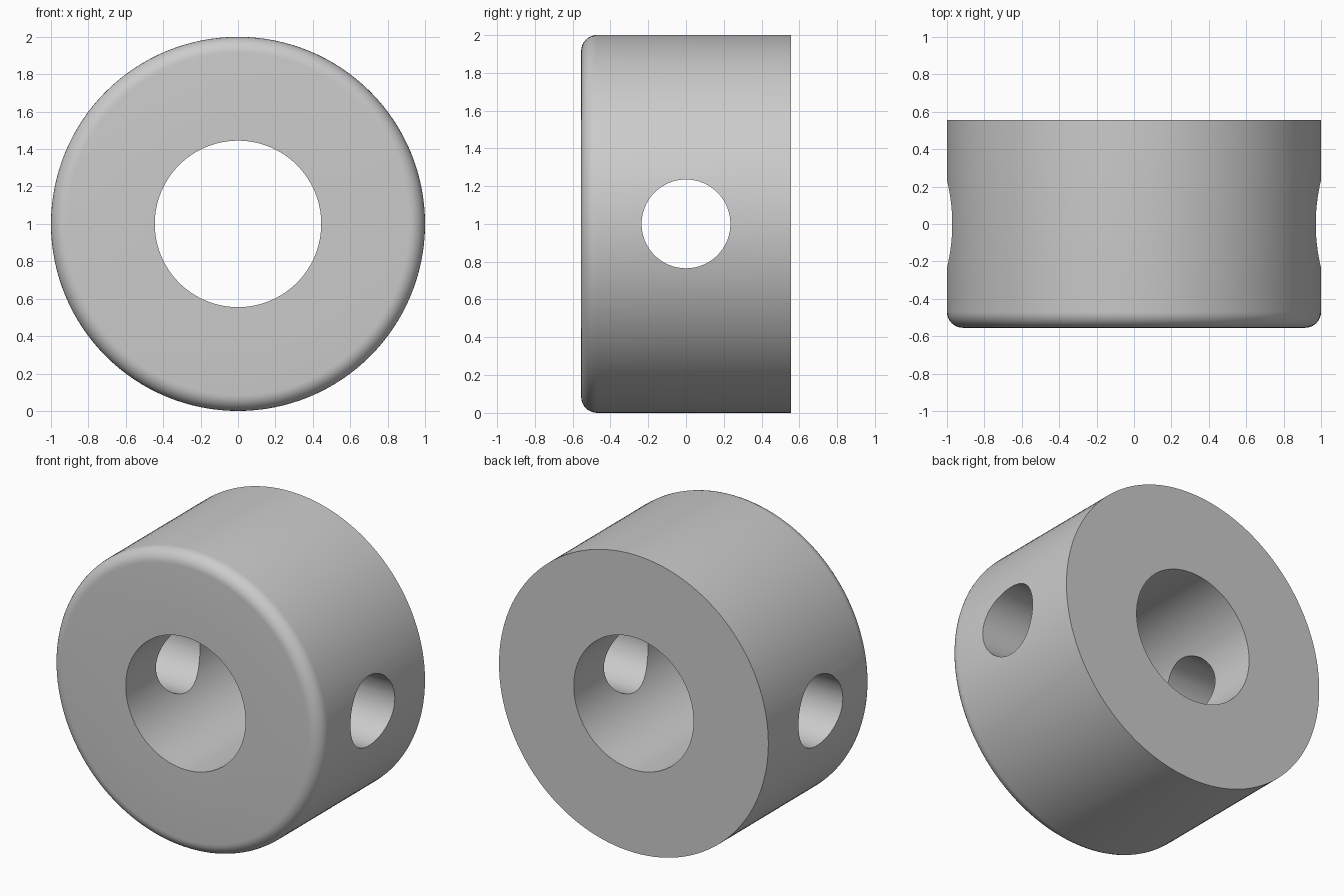
import bpy, bmesh
from math import sin, cos, pi, radians

if "Cube" in bpy.data.objects:
    bpy.data.objects.remove(bpy.data.objects["Cube"])

R, BORE, HALF, FILLET, HOLE = 1.0, 0.445, 0.555, 0.085, 0.235
SEGS = 128

# Collar: closed (radius, y) profile revolved around the y axis
profile = [(BORE, HALF), (BORE, -HALF)]
for i in range(9):
    a = i / 8 * pi / 2
    profile.append((R - FILLET + FILLET * sin(a), -HALF + FILLET - FILLET * cos(a)))
profile.append((R, HALF))

bm = bmesh.new()
rings = []
for s in range(SEGS):
    t = 2 * pi * s / SEGS
    rings.append([bm.verts.new((r * cos(t), y, 1 + r * sin(t))) for r, y in profile])
n = len(profile)
for s in range(SEGS):
    a, b = rings[s], rings[(s + 1) % SEGS]
    for i in range(n):
        j = (i + 1) % n
        bm.faces.new((a[i], a[j], b[j], b[i]))
bmesh.ops.recalc_face_normals(bm, faces=bm.faces)
mesh = bpy.data.meshes.new("shaft_collar")
bm.to_mesh(mesh)
bm.free()
collar = bpy.data.objects.new("shaft_collar", mesh)
bpy.context.collection.objects.link(collar)

# Cross hole drilled through both walls along x
bpy.ops.mesh.primitive_cylinder_add(vertices=64, radius=HOLE, depth=3,
                                    location=(0, 0, 1), rotation=(0, pi / 2, 0))
cutter = bpy.context.object
cutter.name = "cross_hole_cutter"
cutter.hide_render = True

mod = collar.modifiers.new("cross_hole", 'BOOLEAN')
mod.operation = 'DIFFERENCE'
mod.solver = 'EXACT'
mod.object = cutter
bpy.ops.object.select_all(action='DESELECT')
collar.select_set(True)
bpy.context.view_layer.objects.active = collar
bpy.ops.object.modifier_apply(modifier=mod.name)
bpy.data.objects.remove(cutter)

bpy.ops.object.shade_smooth_by_angle(angle=radians(30))
